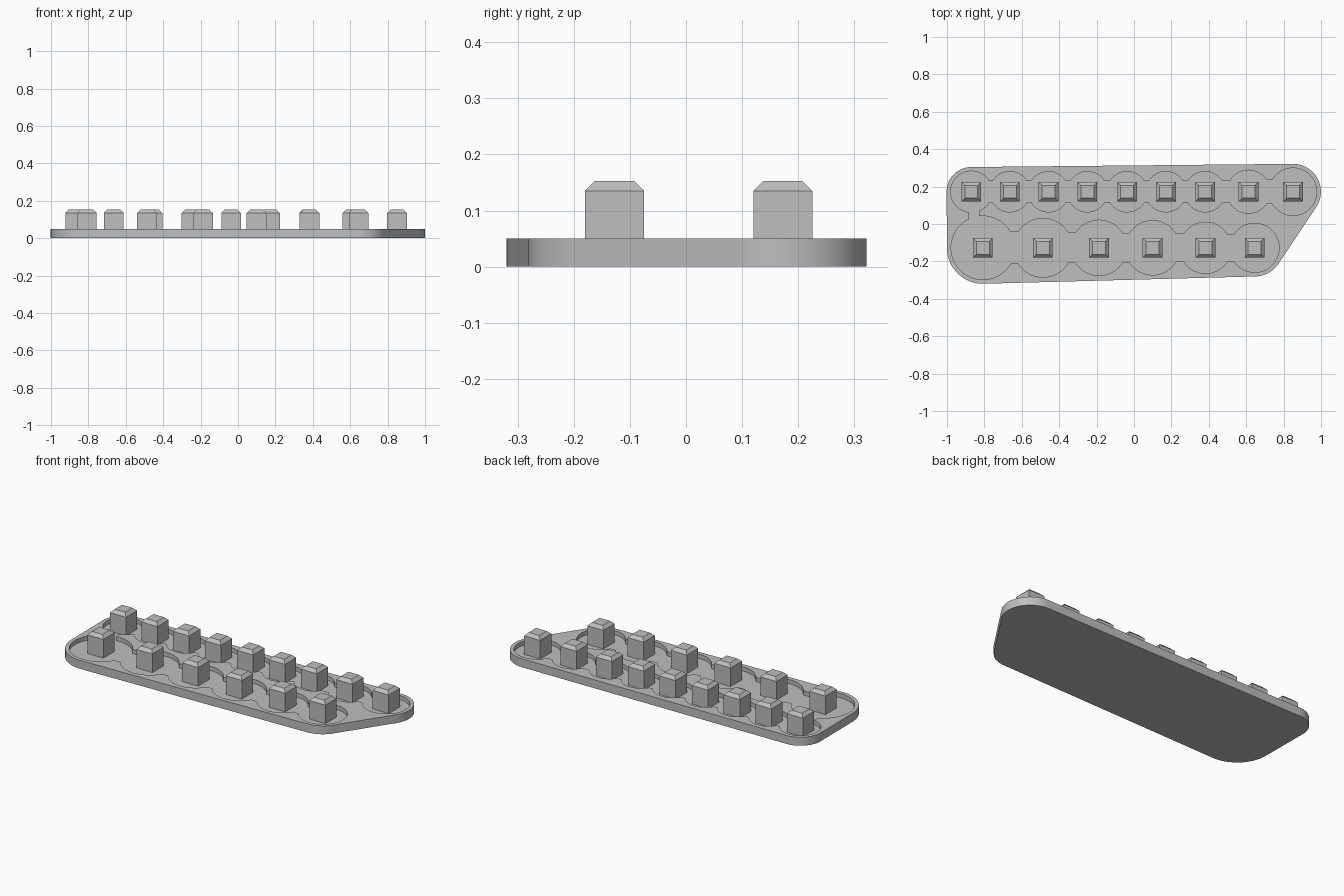
import bpy, bmesh, math
from mathutils import Matrix, Vector

if "Cube" in bpy.data.objects:
    bpy.data.objects.remove(bpy.data.objects["Cube"])

# One flat grey for the whole tray
grey = bpy.data.materials.new("plain_grey")
grey.use_nodes = True
colour = (0.52, 0.52, 0.52, 1)
grey.diffuse_color = colour
grey.node_tree.nodes["Principled BSDF"].inputs["Base Color"].default_value = colour

PLATE_TOP, FLOOR, RIM = 0.05, 0.025, 0.022
POST, CHAMFER, SHOULDER = 0.105, 0.018, 0.135

# Wells as (x, y, radius), one row at the back and one at the front
back_row = [(x, 0.1725, r) for x, r in zip(
    (-0.87, -0.664, -0.457, -0.249, -0.037, 0.171, 0.38, 0.612, 0.85),
    (0.11, 0.108, 0.108, 0.108, 0.108, 0.108, 0.108, 0.115, 0.127))]
front_row = [(x, -0.1275, r) for x, r in zip(
    (-0.808, -0.487, -0.187, 0.099, 0.382, 0.645),
    (0.17, 0.157, 0.148, 0.145, 0.137, 0.131))]
wells = back_row + front_row


def make_object(name, bm):
    bmesh.ops.recalc_face_normals(bm, faces=bm.faces)
    mesh = bpy.data.meshes.new(name)
    bm.to_mesh(mesh)
    bm.free()
    mesh.materials.append(grey)
    obj = bpy.data.objects.new(name, mesh)
    bpy.context.collection.objects.link(obj)
    return obj


def add_box(bm, x, y, z0, z1, sx, sy):
    m = Matrix.Translation((x, y, (z0 + z1) / 2)) @ Matrix.Diagonal((sx, sy, z1 - z0, 1))
    return bmesh.ops.create_cube(bm, size=1, matrix=m)["verts"]


# Plate: rounded outline wrapped around all the wells
def cross(o, a, b):
    return (a[0] - o[0]) * (b[1] - o[1]) - (a[1] - o[1]) * (b[0] - o[0])


def half_hull(points):
    chain = []
    for p in points:
        while len(chain) > 1 and cross(chain[-2], chain[-1], p) <= 0:
            chain.pop()
        chain.append(p)
    return chain[:-1]


corners = [back_row[0], back_row[-1], front_row[0], front_row[-1]]
points = sorted((x + (r + RIM) * math.cos(a), y + (r + RIM) * math.sin(a))
                for x, y, r in corners
                for a in [math.tau * i / 96 for i in range(96)])
outline = half_hull(points) + half_hull(points[::-1])
bm = bmesh.new()
face = bm.faces.new([bm.verts.new((x, y, 0)) for x, y in outline])
top = bmesh.ops.extrude_face_region(bm, geom=[face])["geom"]
bmesh.ops.translate(bm, vec=(0, 0, PLATE_TOP),
                    verts=[v for v in top if isinstance(v, bmesh.types.BMVert)])
plate = make_object("base_plate", bm)

# Pocket cutter: round wells, bridges along each row, one channel between rows
bm = bmesh.new()
CUT_TOP = PLATE_TOP + 0.05
for x, y, r in wells:
    bmesh.ops.create_cone(bm, cap_ends=True, segments=64, radius1=r, radius2=r,
                          depth=CUT_TOP - FLOOR,
                          matrix=Matrix.Translation((x, y, (CUT_TOP + FLOOR) / 2)))
for row in (back_row, front_row):
    for (xa, y, ra), (xb, _, rb) in zip(row, row[1:]):
        add_box(bm, (xa + xb) / 2, y, FLOOR, CUT_TOP, xb - xa, 0.52 * (ra + rb))
add_box(bm, -0.855, 0.05, FLOOR, CUT_TOP, 0.055, 0.15)
cutter = make_object("pocket_cutter", bm)
cutter.hide_render = True

mod = plate.modifiers.new("pocket", "BOOLEAN")
mod.operation = "DIFFERENCE"
mod.solver = "EXACT"
mod.use_self = True
mod.object = cutter
bpy.context.view_layer.update()
evaluated = plate.evaluated_get(bpy.context.evaluated_depsgraph_get())
carved = bpy.data.meshes.new_from_object(evaluated)
plate.modifiers.clear()
plate.data = carved
bpy.data.objects.remove(cutter)

bpy.ops.object.select_all(action="DESELECT")
plate.select_set(True)
bpy.context.view_layer.objects.active = plate
bpy.ops.object.shade_smooth_by_angle(angle=math.radians(30))

# Posts: square pegs with a chamfered top, one in each well
for row_name, row in (("back_post", back_row), ("front_post", front_row)):
    for i, (x, y, r) in enumerate(row):
        bm = bmesh.new()
        add_box(bm, x, y, FLOOR - 0.005, SHOULDER, POST, POST)
        cap = max(bm.faces, key=lambda f: f.calc_center_median().z)
        bmesh.ops.inset_region(bm, faces=[cap], thickness=CHAMFER, use_even_offset=True)
        bmesh.ops.translate(bm, verts=cap.verts, vec=(0, 0, CHAMFER))
        make_object(f"{row_name}_{i + 1}", bm)
